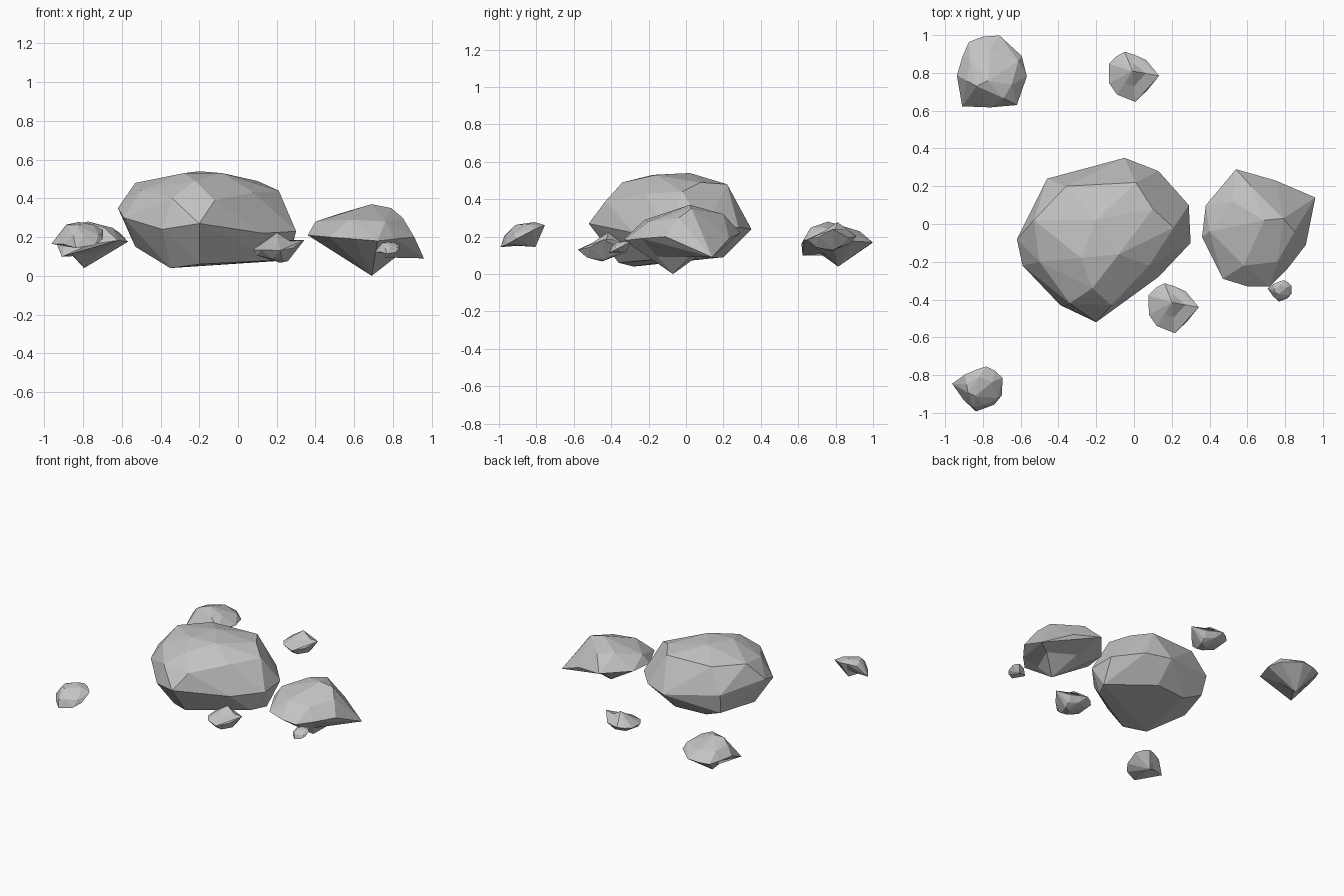
import bpy
import bmesh
from math import radians
from mathutils import Matrix, Vector

default_cube = bpy.data.objects.get("Cube")
if default_cube:
    bpy.data.objects.remove(default_cube, do_unlink=True)

# One plain stone colour
stone = bpy.data.materials.new("stone grey")
stone.use_nodes = True
stone_colour = (0.55, 0.55, 0.55, 1)
stone.diffuse_color = stone_colour
stone.node_tree.nodes["Principled BSDF"].inputs["Base Color"].default_value = stone_colour


def carve_groove(bm, direction, depth):
    """Notch the underside between its lowest point and the rim,
    deepest towards the given direction."""
    apex = min(bm.verts, key=lambda v: v.co.z)
    apex_place = apex.co.copy()
    middles = [bmesh.utils.edge_split(spoke, apex, 0.5)[1]
               for spoke in list(apex.link_edges)]
    for middle in middles:
        outward = (middle.co - apex_place).to_2d().normalized()
        middle.co.z += depth * max(0, outward.dot(direction))
    bmesh.ops.connect_verts(bm, verts=middles)


def chiselled_mesh(name, corners, centre, groove=None):
    """Faceted stone: a hull around corner points in hundredths of a unit,
    optionally notched beneath."""
    bm = bmesh.new()
    for corner in corners:
        bm.verts.new((Vector(corner) - Vector(centre)) / 100)
    bmesh.ops.convex_hull(bm, input=bm.verts[:])
    loose = [v for v in bm.verts if not v.link_faces]
    bmesh.ops.delete(bm, geom=loose, context='VERTS')
    if groove:
        carve_groove(bm, *groove)
    bmesh.ops.dissolve_limit(bm, angle_limit=radians(3),
                             verts=bm.verts[:], edges=bm.edges[:])
    bmesh.ops.recalc_face_normals(bm, faces=bm.faces[:])
    mesh = bpy.data.meshes.new(name)
    bm.to_mesh(mesh)
    bm.free()
    mesh.materials.append(stone)
    return mesh


def place_rock(name, mesh, location, scale=1, spin=0, tilt=0):
    """Put down a rock, spun about its upright axis and then tipped over."""
    rock = bpy.data.objects.new(name, mesh)
    bpy.context.collection.objects.link(rock)
    rock.matrix_world = (Matrix.Translation(location)
                         @ Matrix.Rotation(radians(tilt), 4, 'X')
                         @ Matrix.Rotation(radians(spin), 4, 'Z')
                         @ Matrix.Scale(scale, 4))


# Large boulder: waist, shoulder, crown and underside corners
boulder_waist = [
    (-62, -8, 35), (-46, 24, 30), (-5, 35, 24), (13, 28, 25), (29, 10, 24),
    (30, -10, 23), (13, -28, 22), (-20, -52, 27), (-39, -43, 24), (-59, -22, 30),
]
boulder_shoulder = [
    (-36, 20, 48), (-53, 2, 48), (1, 22, 48), (21, -2, 44), (10, 8, 49),
    (8, -22, 43), (-12, -43, 39), (-34, -42, 40), (-50, -20, 44),
]
boulder_crown = [(-20, 2, 54), (-8, -16, 53), (-28, -18, 53), (-22, -34, 49)]
boulder_underside = [
    (-35, -28, 4), (-20, -36, 6), (26, -2, 8), (20, -14, 8),
    (-5, 20, 9), (-30, 18, 9), (-44, 21, 15), (-53, -8, 15),
]
boulder_mesh = chiselled_mesh(
    "large_boulder",
    boulder_waist + boulder_shoulder + boulder_crown + boulder_underside,
    (0, 0, 0))
place_rock("large_boulder", boulder_mesh, (0, 0, 0))

# Pointed rock: rim, upper facets and the single low point beneath
rock_rim = [
    (36, -7, 21), (38, 10, 21), (54, 29, 22), (75, 23, 19), (96, 14, 9),
    (91, -11, 20), (81, -24, 19), (72, -33, 18), (60, -33, 19), (47, -29, 20),
]
rock_upper = [
    (40, -4, 28), (52, 12, 32), (69, 2, 37), (79, 3, 35),
    (85, -4, 30), (76, -20, 28), (58, -22, 29), (62, 20, 32),
]
rock_underside = [(69, -7, 0)]
rock_mesh = chiselled_mesh("pointed_rock", rock_rim + rock_upper + rock_underside,
                           (66, -2, 18.5), groove=(Vector((0.75, 0.66)), 0.06))

# The same stone reused at several sizes, some tipped or turned over
place_rock("left_rock", rock_mesh, (0.66, -0.02, 0.185))
place_rock("back_right_rock", rock_mesh, (-0.765, 0.79, 0.16), 0.65, spin=201)
place_rock("front_right_rock", rock_mesh, (-0.82, -0.865, 0.2), 0.42, spin=152, tilt=30)
place_rock("left_pebble", rock_mesh, (0.775, -0.35, 0.14), 0.2, spin=152, tilt=30)
place_rock("front_upturned_rock", rock_mesh, (0.2, -0.44, 0.145), 0.42, spin=-28, tilt=180)
place_rock("back_upturned_rock", rock_mesh, (-0.01, 0.785, 0.2), 0.42, spin=-28, tilt=180)
